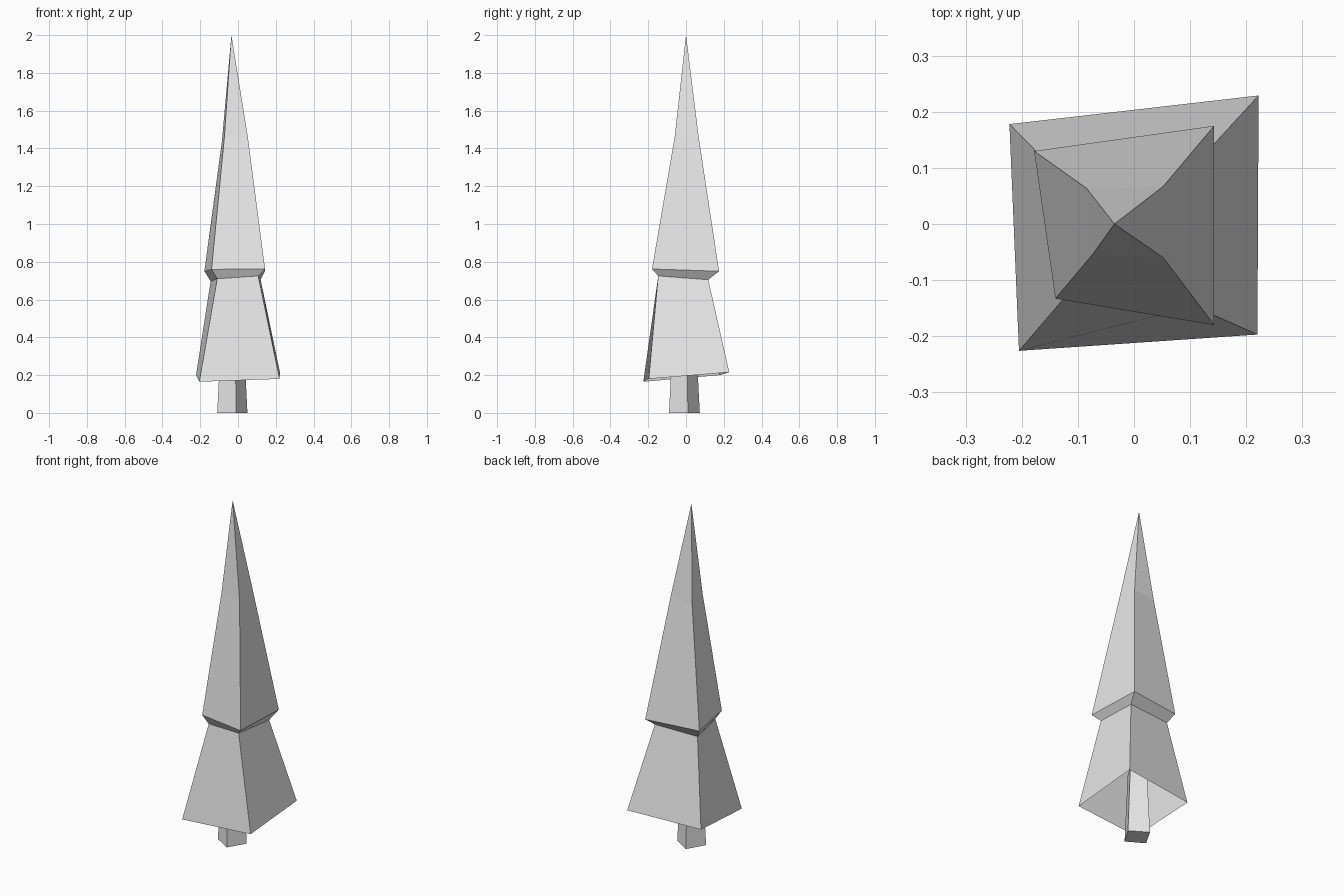
import bpy
import bmesh

cube = bpy.data.objects.get("Cube")
if cube:
    bpy.data.objects.remove(cube, do_unlink=True)

GREY = (0.8, 0.8, 0.8, 1.0)
grey = bpy.data.materials.new("light grey")
grey.use_nodes = True
grey.diffuse_color = GREY
grey.node_tree.nodes["Principled BSDF"].inputs["Base Color"].default_value = GREY


def loft(name, rings, tip=None, cap_ends=False):
    """Join four-sided rings with flat quads, optionally ending in a point."""
    bm = bmesh.new()
    loops = [[bm.verts.new(p) for p in ring] for ring in rings]
    for low, high in zip(loops, loops[1:]):
        for i in range(4):
            j = (i + 1) % 4
            bm.faces.new((low[i], low[j], high[j], high[i]))
    if tip:
        top = bm.verts.new(tip)
        for i in range(4):
            bm.faces.new((loops[-1][i], loops[-1][(i + 1) % 4], top))
    if cap_ends:
        bm.faces.new(loops[0][::-1])
        bm.faces.new(loops[-1])
    mesh = bpy.data.meshes.new(name)
    bm.to_mesh(mesh)
    bm.free()
    mesh.materials.append(grey)
    obj = bpy.data.objects.new(name, mesh)
    bpy.context.collection.objects.link(obj)
    return obj


# Foliage: corners run front left, front right, back right, back left
hem = [(-0.205, -0.226, 0.165), (0.22, -0.197, 0.18),
       (0.222, 0.229, 0.215), (-0.222, 0.178, 0.20)]
neck = [(-0.11, -0.115, 0.71), (0.107, -0.147, 0.725),
        (0.12, 0.118, 0.705), (-0.145, 0.10, 0.697)]
brim = [(-0.14, -0.133, 0.76), (0.143, -0.18, 0.762),
        (0.143, 0.175, 0.75), (-0.178, 0.13, 0.75)]
shoulder = [(-0.072, -0.052, 1.46), (0.052, -0.06, 1.46),
            (0.052, 0.067, 1.46), (-0.085, 0.064, 1.44)]
loft("foliage", [hem, neck, brim, shoulder], tip=(-0.035, 0, 2.0))

# Trunk: a turned, slightly tapered square post reaching inside the hem
foot = [(-0.01, -0.09), (0.05, 0.01), (-0.05, 0.073), (-0.11, -0.03)]
cx, cy = -0.03, -0.01


def trunk_ring(z, scale):
    return [(cx + (x - cx) * scale, cy + (y - cy) * scale, z) for x, y in foot]


loft("trunk", [trunk_ring(0, 1), trunk_ring(0.4, 0.75)], cap_ends=True)
